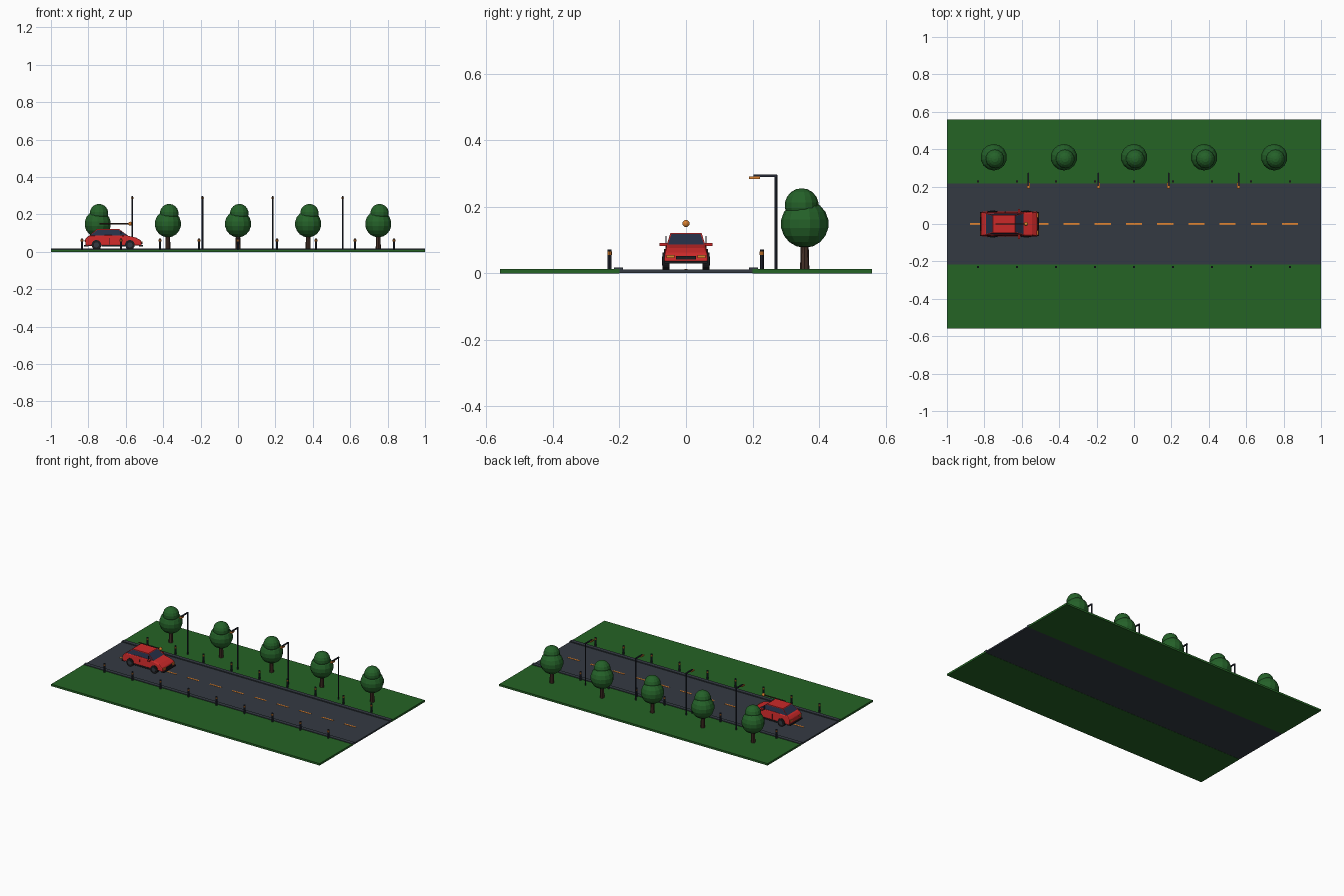
import bpy, bmesh, math
from mathutils import Vector

if "Cube" in bpy.data.objects:
    bpy.data.objects.remove(bpy.data.objects["Cube"], do_unlink=True)


def material(name, rgb):
    m = bpy.data.materials.new(name)
    m.use_nodes = True
    m.diffuse_color = (*rgb, 1)
    m.node_tree.nodes["Principled BSDF"].inputs["Base Color"].default_value = (*rgb, 1)
    return m


GRASS = material("grass green", (0.018, 0.125, 0.018))
LEAF = material("leaf green", (0.018, 0.12, 0.022))
ASPHALT = material("asphalt grey", (0.034, 0.042, 0.055))
METAL = material("dark metal", (0.018, 0.022, 0.035))
BARK = material("bark brown", (0.06, 0.03, 0.02))
RED = material("car red", (0.6, 0.022, 0.022))
GLASS = material("glass navy", (0.02, 0.03, 0.065))
RUBBER = material("rubber black", (0.012, 0.012, 0.014))
ORANGE = material("signal orange", (0.75, 0.23, 0.03))


def finish(bm, name, *mats):
    bmesh.ops.recalc_face_normals(bm, faces=bm.faces)
    me = bpy.data.meshes.new(name)
    bm.to_mesh(me)
    bm.free()
    for m in mats:
        me.materials.append(m)
    ob = bpy.data.objects.new(name, me)
    bpy.context.collection.objects.link(ob)
    return ob


def box(name, mat, x, y, z):
    """Box from (min, max) pairs."""
    bm = bmesh.new()
    bmesh.ops.create_cube(bm, size=1)
    for v in bm.verts:
        v.co = [lo + (hi - lo) * (c + 0.5) for c, (lo, hi) in zip(v.co, (x, y, z))]
    return finish(bm, name, mat)


def rod(name, mat, a, b, r, r2=None, sides=10):
    a, b = Vector(a), Vector(b)
    bm = bmesh.new()
    bmesh.ops.create_cone(bm, cap_ends=True, segments=sides, radius1=r,
                          radius2=r if r2 is None else r2, depth=(b - a).length)
    bm.transform((b - a).to_track_quat("Z", "Y").to_matrix().to_4x4())
    bmesh.ops.translate(bm, verts=bm.verts, vec=(a + b) / 2)
    return finish(bm, name, mat)


def ball(name, mat, centre, r, u=14, v=9):
    bm = bmesh.new()
    bmesh.ops.create_uvsphere(bm, u_segments=u, v_segments=v, radius=r)
    bmesh.ops.translate(bm, verts=bm.verts, vec=centre)
    return finish(bm, name, mat)


def around(c, half):
    return (c - half, c + half)


# Ground, road and kerbs
TOP = 0.013
box("road", ASPHALT, (-1, 1), (-0.2, 0.2), (0.001, 0.011))
for s, side in ((1, "back"), (-1, "front")):
    box(side + "_grass", GRASS, (-1, 1), sorted((s * 0.2, s * 0.56)), (0, TOP))
    box(side + "_kerb", ASPHALT, (-1, 1), around(s * 0.203, 0.013), (0.006, 0.017))
for i in range(-5, 6):
    box("lane_dash", ORANGE, around(i * 0.167, 0.043), around(0, 0.005), (0.01, 0.0125))

# Trees
for i in range(-2, 3):
    x, y = i * 0.375, 0.357
    rod("tree_trunk", BARK, (x, y, TOP), (x, y, 0.11), 0.014, 0.011, 8)
    ball("tree_crown", LEAF, (x, y, 0.149), 0.072)
    ball("tree_crown_top", LEAF, (x + 0.007, y - 0.009, 0.205), 0.051)

# Street lamps
for i in range(4):
    x = -0.565 + i * 0.375
    rod("lamp_post", METAL, (x, 0.27, TOP), (x, 0.27, 0.296), 0.0045, sides=8)
    box("lamp_arm", METAL, around(x, 0.004), (0.203, 0.273), (0.29, 0.297))
    box("lamp_head", ORANGE, around(x, 0.008), (0.19, 0.222), (0.284, 0.291))

# Roadside bollards with reflector bands
for i in range(-4, 5):
    for y in (-0.23, 0.228):
        x = i * 0.2085
        rod("bollard", METAL, (x, y, TOP), (x, y, 0.072), 0.006, sides=8)
        rod("bollard_reflector", ORANGE, (x, y, 0.056), (x, y, 0.066), 0.0068, sides=8)

# Car body from a side profile
profile = [(-0.815, 0.032), (-0.818, 0.066), (-0.8, 0.086), (-0.7, 0.09), (-0.6, 0.088),
           (-0.545, 0.076), (-0.518, 0.06), (-0.514, 0.034)]
bm = bmesh.new()
face = bm.faces.new([bm.verts.new((x, -0.066, z)) for x, z in profile])
ext = bmesh.ops.extrude_face_region(bm, geom=[face])
bmesh.ops.translate(bm, vec=(0, 0.132, 0),
                    verts=[g for g in ext["geom"] if isinstance(g, bmesh.types.BMVert)])
for v in bm.verts:
    if v.co.z > 0.07:
        v.co.y *= 0.9
body = finish(bm, "car_body", RED)
bev = body.modifiers.new("soft_edges", "BEVEL")
bev.width, bev.segments = 0.006, 2

# Cabin: tapered, with inset windows
bm = bmesh.new()
bmesh.ops.create_cube(bm, size=1)
for v in bm.verts:
    up, front = v.co.z > 0, v.co.x > 0
    v.co.x = (-0.635 if up else -0.588) if front else (-0.755 if up else -0.795)
    v.co.y = math.copysign(0.047 if up else 0.058, v.co.y)
    v.co.z = 0.121 if up else 0.086
bm.normal_update()
walls = [f for f in bm.faces if abs(f.normal.z) < 0.95]
bmesh.ops.inset_individual(bm, faces=walls, thickness=0.005, depth=-0.001)
for f in walls:
    f.material_index = 1
finish(bm, "car_cabin", RED, GLASS)

# Car wheels, mirrors and lights on both sides
for s in (-1, 1):
    for x in (-0.757, -0.578):
        rod("car_wheel", RUBBER, (x, s * 0.05, 0.037), (x, s * 0.07, 0.037), 0.026, sides=16)
        rod("car_hub", ASPHALT, (x, s * 0.069, 0.037), (x, s * 0.072, 0.037), 0.014, sides=12)
    box("car_mirror", RED, around(-0.615, 0.006), sorted((s * 0.055, s * 0.08)), (0.083, 0.091))
    box("car_window_post", METAL, around(-0.625, 0.003), around(s * 0.06, 0.002), (0.085, 0.112))
    box("car_headlight", ORANGE, (-0.52, -0.511), around(s * 0.046, 0.012), (0.046, 0.055))
    box("car_tail_light", ORANGE, (-0.821, -0.812), around(s * 0.048, 0.01), (0.054, 0.063))
    box("car_sill", RUBBER, (-0.73, -0.605), around(s * 0.063, 0.004), (0.027, 0.037))
    box("car_door_seam", RUBBER, around(-0.688, 0.001), around(s * 0.0645, 0.002), (0.04, 0.074))
box("car_grille", RUBBER, (-0.517, -0.511), around(0, 0.03), (0.041, 0.052))
box("car_front_bumper", RUBBER, (-0.53, -0.508), around(0, 0.064), (0.029, 0.037))
box("car_rear_bumper", RUBBER, (-0.823, -0.8), around(0, 0.064), (0.029, 0.037))

# Pointer above the car
rod("pointer_rod", BARK, (-0.74, 0, 0.15), (-0.575, 0, 0.15), 0.004, sides=8)
ball("pointer_tip", ORANGE, (-0.577, 0, 0.15), 0.011, 10, 6)
